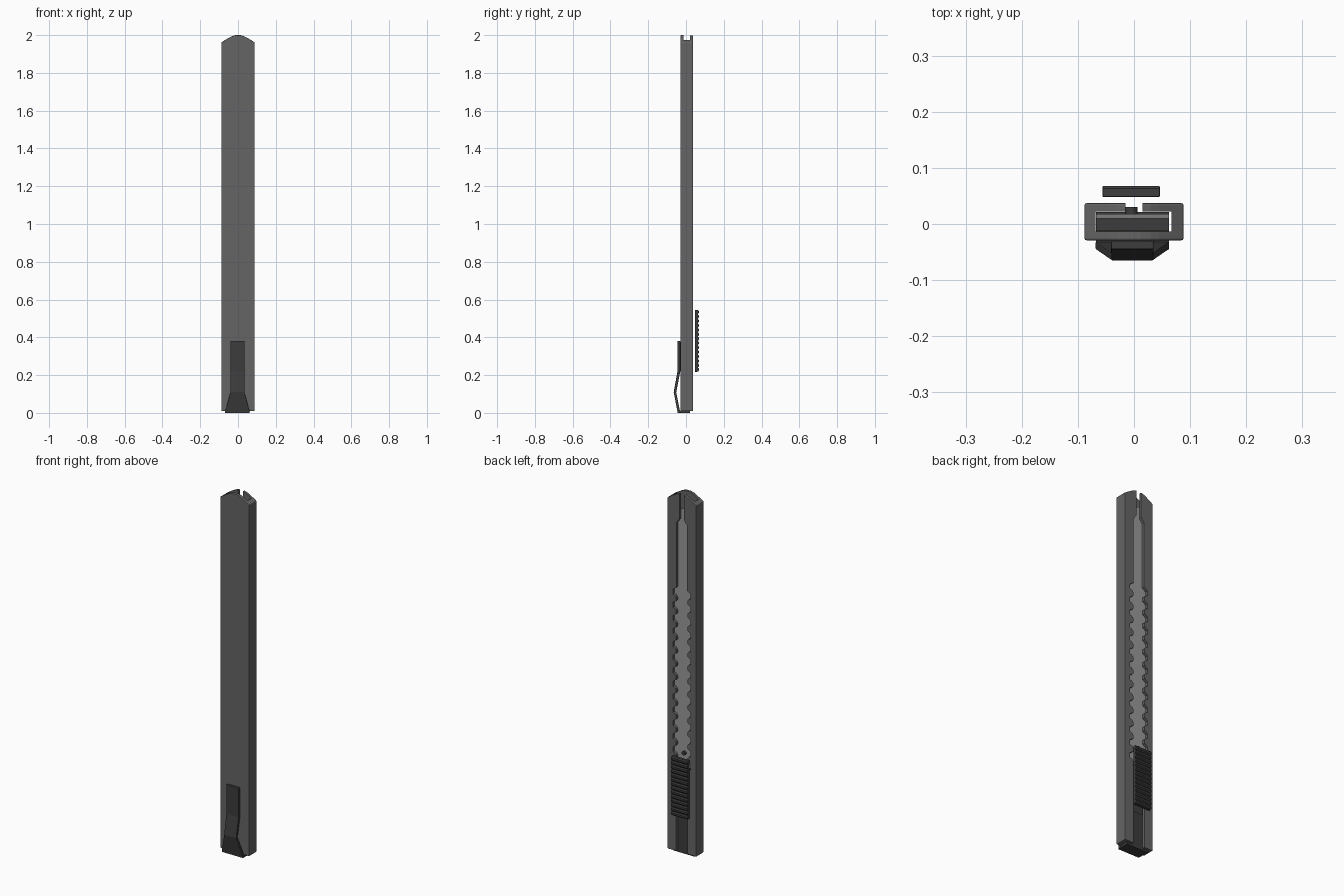
import bpy, bmesh, math

if "Cube" in bpy.data.objects:
    bpy.data.objects.remove(bpy.data.objects["Cube"])


def material(name, v):
    m = bpy.data.materials.new(name)
    m.diffuse_color = (v, v, v, 1)
    m.use_nodes = True
    m.node_tree.nodes["Principled BSDF"].inputs["Base Color"].default_value = m.diffuse_color
    return m


STEEL = material("body_grey", 0.13)
BLACK = material("dark_plastic", 0.045)
BLADE = material("blade_grey", 0.32)


def finish(name, bm, mat, bevel=0):
    bmesh.ops.recalc_face_normals(bm, faces=bm.faces)
    me = bpy.data.meshes.new(name)
    bm.to_mesh(me)
    bm.free()
    me.materials.append(mat)
    ob = bpy.data.objects.new(name, me)
    bpy.context.collection.objects.link(ob)
    if bevel:
        mod = ob.modifiers.new("bevel", "BEVEL")
        mod.width, mod.segments, mod.limit_method = bevel, 2, "ANGLE"
        mod.angle_limit = math.radians(50)
    return ob


def prism(name, pts, axis, lo, hi, mat, bevel=0):
    """Extrude an (x,z) outline along y, or a (y,z) outline along x."""
    bm = bmesh.new()
    put = (lambda a, b, d: (a, d, b)) if axis == "y" else (lambda a, b, d: (d, a, b))
    rings = [[bm.verts.new(put(a, b, d)) for a, b in pts] for d in (lo, hi)]
    for r in rings:
        bm.faces.new(r)
    for i in range(len(pts)):
        j = (i + 1) % len(pts)
        bm.faces.new((rings[0][i], rings[0][j], rings[1][j], rings[1][i]))
    return finish(name, bm, mat, bevel)


def box(name, x, y, z, mat, bevel=0):
    return prism(name, [(x[0], z[0]), (x[1], z[0]), (x[1], z[1]), (x[0], z[1])],
                 "y", y[0], y[1], mat, bevel)


def mirrored(half):
    return half + [(-a, b) for a, b in reversed(half)]


# Body: rounded-top bar, hollowed and slotted along the back
arch = [(0.088, 0.01), (0.088, 1.962), (0.045, 1.988), (0.03, 1.995), (0.012, 2.0)]
body = prism("body", mirrored(arch), "y", -0.029, 0.037, STEEL, 0.003)

slot = [(0.035, -0.1), (0.035, 0.44)]
pitch = 0.073
for i in range(14):
    z = 0.45 + i * pitch
    slot += [(x, z + f * pitch) for f, x in
             ((0, 0.036), (0.12, 0.034), (0.3, 0.036), (0.42, 0.045),
              (0.46, 0.055), (0.82, 0.055), (0.92, 0.045))]
slot += [(0.033, 1.475), (0.033, 1.835), (0.015, 1.86), (0.015, 2.1)]
cutters = [box("cavity_cutter", (-0.069, 0.067), (-0.013, 0.022), (-0.1, 2.1), BLACK),
           prism("slot_cutter", mirrored(slot), "y", 0.0, 0.1, BLACK)]
for c in cutters:
    c.hide_render = True
    mod = body.modifiers.new("cut", "BOOLEAN")
    mod.object, mod.operation, mod.solver = c, "DIFFERENCE", "EXACT"
bpy.context.view_layer.objects.active = body
for mod in list(body.modifiers):
    bpy.ops.object.modifier_apply(modifier=mod.name)
for c in cutters:
    bpy.data.objects.remove(c)

# Blade with a slanted tip, its carrier and the retaining pin
L, R = -0.068, 0.062
prism("blade", [(L, 0.48), (R, 0.48), (R, 1.88), (L, 1.96)], "y", 0.010, 0.018, BLADE)
box("blade_carrier", (L, R), (-0.012, 0.010), (0.2, 0.62), BLACK)
pin = [(-0.005 + 0.011 * math.cos(t * math.pi / 8), 0.56 + 0.011 * math.sin(t * math.pi / 8))
       for t in range(16)]
prism("carrier_pin", pin, "y", 0.010, 0.030, BLACK)

# Slider thumb grip with horizontal ridges
ridges = 14
z0, z1 = 0.217, 0.545
step = (z1 - z0) / ridges
grip = [(0.048, z1), (0.048, z0)]
for i in range(ridges):
    grip += [(y, z0 + (i + f) * step) for f, y in
             ((0.05, 0.063), (0.3, 0.068), (0.7, 0.068), (0.95, 0.063))]
prism("slider", grip, "x", -0.056, 0.046, BLACK, 0.002)

# End cap filling the lower end of the channel
box("end_cap", (L, R), (-0.012, 0.021), (0.002, 0.2), BLACK)
box("end_cap_flange", (L, R), (-0.045, 0.021), (0.0, 0.01), BLACK)

# Pocket clip: bent strip that flares at the foot
bm = bmesh.new()
prev = None
cx = -0.003
for z, y, hw, t in ((0.38, -0.045, 0.038, 0.015), (0.22, -0.045, 0.038, 0.015),
                    (0.11, -0.065, 0.037, 0.013), (0.005, -0.045, 0.066, 0.014)):
    ring = [bm.verts.new(p) for p in ((cx - hw, y, z), (cx + hw, y, z),
                                      (cx + hw, y + t, z), (cx - hw, y + t, z))]
    if prev:
        for i in range(4):
            j = (i + 1) % 4
            bm.faces.new((prev[i], prev[j], ring[j], ring[i]))
    else:
        bm.faces.new(ring)
    prev = ring
bm.faces.new(prev)
finish("clip", bm, BLACK, 0.002)
